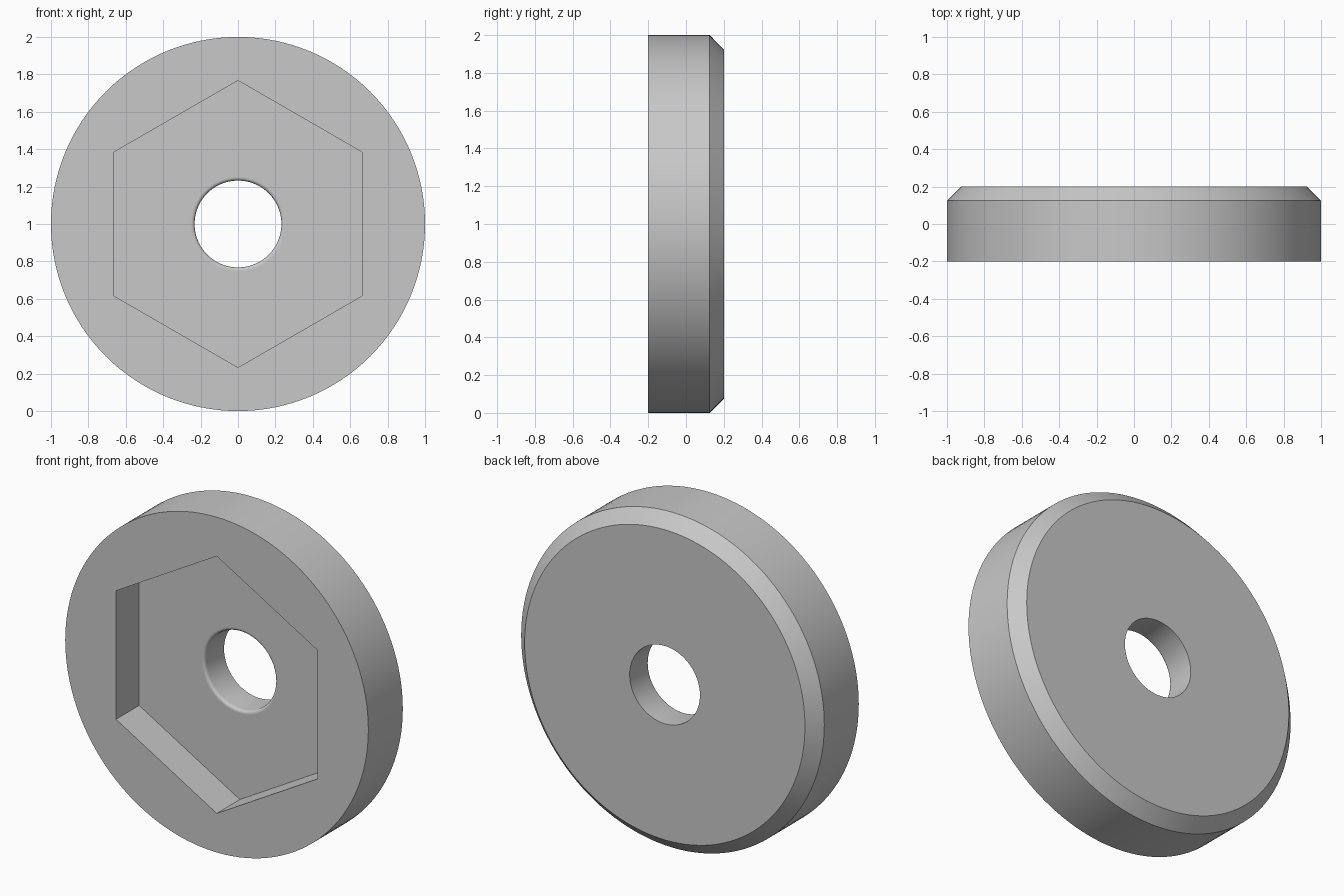
import bpy
import bmesh
from math import sin, cos, pi, radians

cube = bpy.data.objects.get("Cube")
if cube:
    bpy.data.objects.remove(cube, do_unlink=True)

SEGMENTS = 128
FRONT, BACK = -0.2, 0.2
RADIUS, CHAMFER = 1.0, 0.075
HOLE, FILLET = 0.232, 0.018
HEX_RADIUS = 0.767
FLOOR = FRONT + 0.217

grey = bpy.data.materials.new("Plain grey")
grey.use_nodes = True
colour = (0.58, 0.58, 0.58, 1)
grey.diffuse_color = colour
grey.node_tree.nodes["Principled BSDF"].inputs["Base Color"].default_value = colour

bm = bmesh.new()


def ring(radius, y, sides):
    """Closed loop of vertices around the disc's axis, starting at the top."""
    angles = [2 * pi * i / sides for i in range(sides)]
    return [bm.verts.new((radius * sin(a), y, 1 + radius * cos(a))) for a in angles]


def skin(loop_a, loop_b):
    """Quads between two loops of equal size."""
    n = len(loop_a)
    for i in range(n):
        j = (i + 1) % n
        bm.faces.new((loop_a[i], loop_a[j], loop_b[j], loop_b[i]))


def fill_between(outer, inner):
    """Flat face with a hole in it."""
    edges = []
    for loop in (outer, inner):
        for a, b in zip(loop, loop[1:] + loop[:1]):
            edges.append(bm.edges.get((a, b)) or bm.edges.new((a, b)))
    bmesh.ops.triangle_fill(bm, use_beauty=True, edges=edges, normal=(0, -1, 0))


# Turned body: rounded hole rim, bore, back face, chamfer and outer wall
profile = [(HOLE + FILLET + 0.004, FLOOR)]
for step in range(6):
    t = pi / 2 * step / 5
    profile.append((HOLE + FILLET * (1 - sin(t)), FLOOR + FILLET * (1 - cos(t))))
profile += [(HOLE, BACK), (RADIUS - CHAMFER, BACK),
            (RADIUS, BACK - CHAMFER), (RADIUS, FRONT)]
loops = [ring(r, y, SEGMENTS) for r, y in profile]
for a, b in zip(loops, loops[1:]):
    skin(a, b)

# Hexagonal pocket: walls, floor around the hole and front face
hex_front = ring(HEX_RADIUS, FRONT, 6)
hex_floor = ring(HEX_RADIUS, FLOOR, 6)
skin(hex_front, hex_floor)
fill_between(hex_floor, loops[0])
fill_between(loops[-1], hex_front)

bmesh.ops.recalc_face_normals(bm, faces=bm.faces)
mesh = bpy.data.meshes.new("hex_pocket_disc")
bm.to_mesh(mesh)
bm.free()
mesh.materials.append(grey)

disc = bpy.data.objects.new("hex_pocket_disc", mesh)
bpy.context.collection.objects.link(disc)
bpy.ops.object.select_all(action="DESELECT")
disc.select_set(True)
bpy.context.view_layer.objects.active = disc
bpy.ops.object.shade_smooth_by_angle(angle=radians(30))
